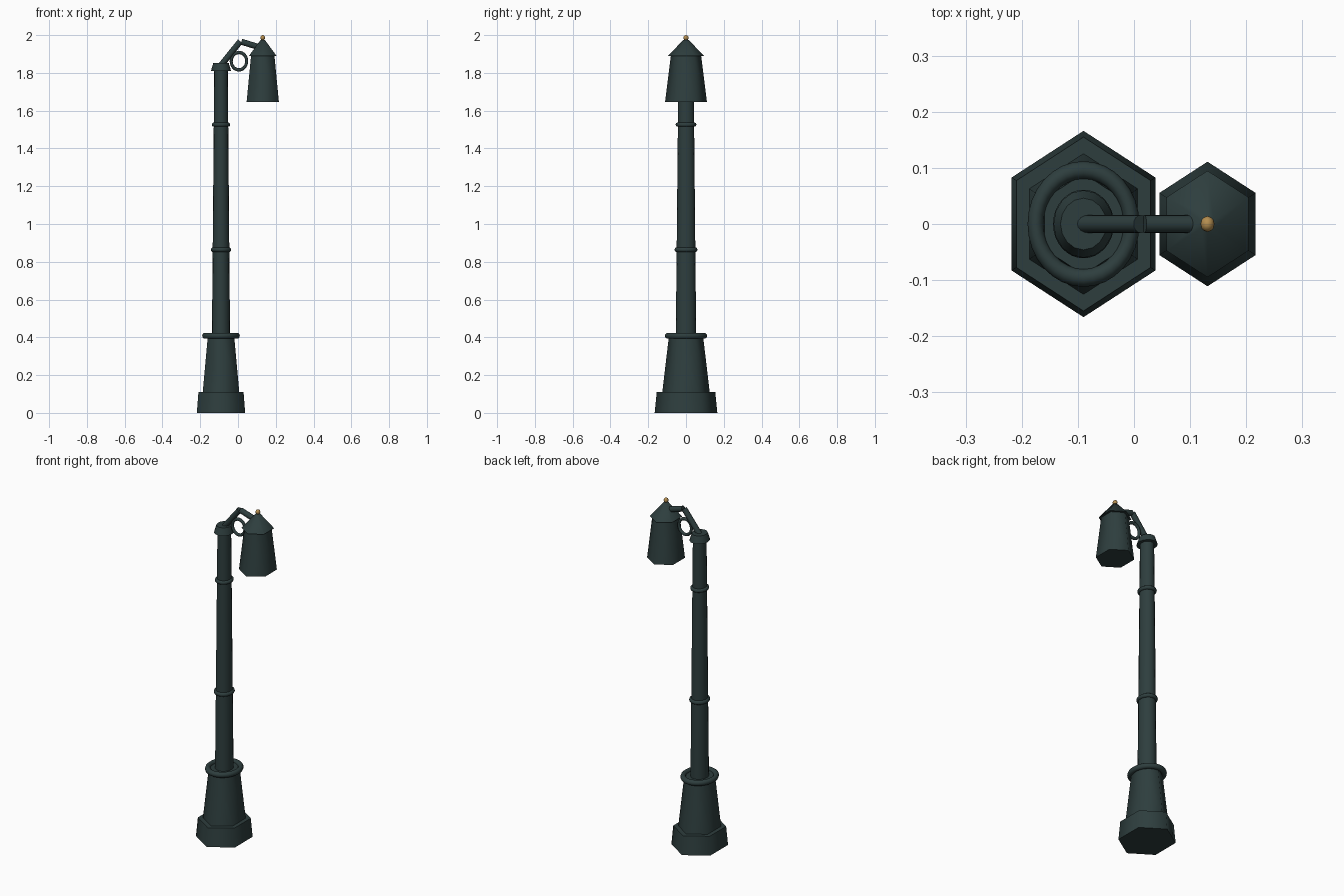
import bpy, math
from mathutils import Vector

if "Cube" in bpy.data.objects:
    bpy.data.objects.remove(bpy.data.objects["Cube"])

SX = 0.89            # the whole lamp is slightly narrowed in x
POLE, LAMP = -0.09, 0.131


def material(name, rgb):
    m = bpy.data.materials.new(name)
    m.diffuse_color = (*rgb, 1)
    m.use_nodes = True
    m.node_tree.nodes["Principled BSDF"].inputs["Base Color"].default_value = m.diffuse_color
    return m


green = material("dark green", (0.027, 0.048, 0.048))
gold = material("brass gold", (0.46, 0.27, 0.08))


def finish(name, mat, angle=40):
    ob = bpy.context.object
    ob.name = name
    ob.data.materials.append(mat)
    bpy.ops.object.shade_smooth_by_angle(angle=math.radians(angle))
    return ob


def frustum(name, x, z0, z1, r0, r1, sides):
    bpy.ops.mesh.primitive_cone_add(vertices=sides, radius1=r0, radius2=r1, depth=z1 - z0,
                                    location=(x, 0, (z0 + z1) / 2))
    ob = finish(name, green, 62 if sides == 6 else 40)
    ob.scale.x = SX
    return ob


def ring(name, x, z, major, minor, upright=False):
    bpy.ops.mesh.primitive_torus_add(major_radius=major, minor_radius=minor, major_segments=32,
                                     minor_segments=10, location=(x, 0, z))
    ob = finish(name, green, 60)
    ob.scale.x = SX
    if upright:
        ob.rotation_euler.x = math.pi / 2


def rod(name, a, b, r):
    a, b = Vector(a), Vector(b)
    bpy.ops.mesh.primitive_cylinder_add(vertices=16, radius=r, depth=(b - a).length,
                                        location=(a + b) / 2)
    ob = finish(name, green)
    ob.rotation_euler = (b - a).to_track_quat('Z', 'Y').to_euler()


# pedestal and post
frustum("base_plinth", POLE, 0, 0.11, 0.166, 0.155, 6)
frustum("base_body", POLE, 0.105, 0.41, 0.126, 0.09, 6)
ring("base_ring", POLE, 0.408, 0.096, 0.016)
frustum("post", POLE, 0.40, 1.83, 0.054, 0.04, 16)
ring("lower_post_ring", POLE, 0.864, 0.049, 0.012)
ring("upper_post_ring", POLE, 1.526, 0.044, 0.011)
frustum("post_cap", POLE, 1.81, 1.852, 0.06, 0.046, 16)

# bent arm with scroll ring
rod("arm_rise", (POLE, 0, 1.84), (0.012, 0, 1.967), 0.016)
rod("arm_drop", (0.018, 0, 1.965), (LAMP, 0, 1.93), 0.016)
ring("arm_scroll", 0.005, 1.862, 0.046, 0.009, True)

# lantern
frustum("lantern_body", LAMP, 1.645, 1.893, 0.111, 0.08, 6)
frustum("lantern_roof", LAMP, 1.89, 1.975, 0.095, 0.014, 6)
bpy.ops.mesh.primitive_uv_sphere_add(segments=12, ring_count=8, radius=0.014,
                                     location=(LAMP, 0, 1.986))
finish("finial", gold, 60).scale.x = SX
